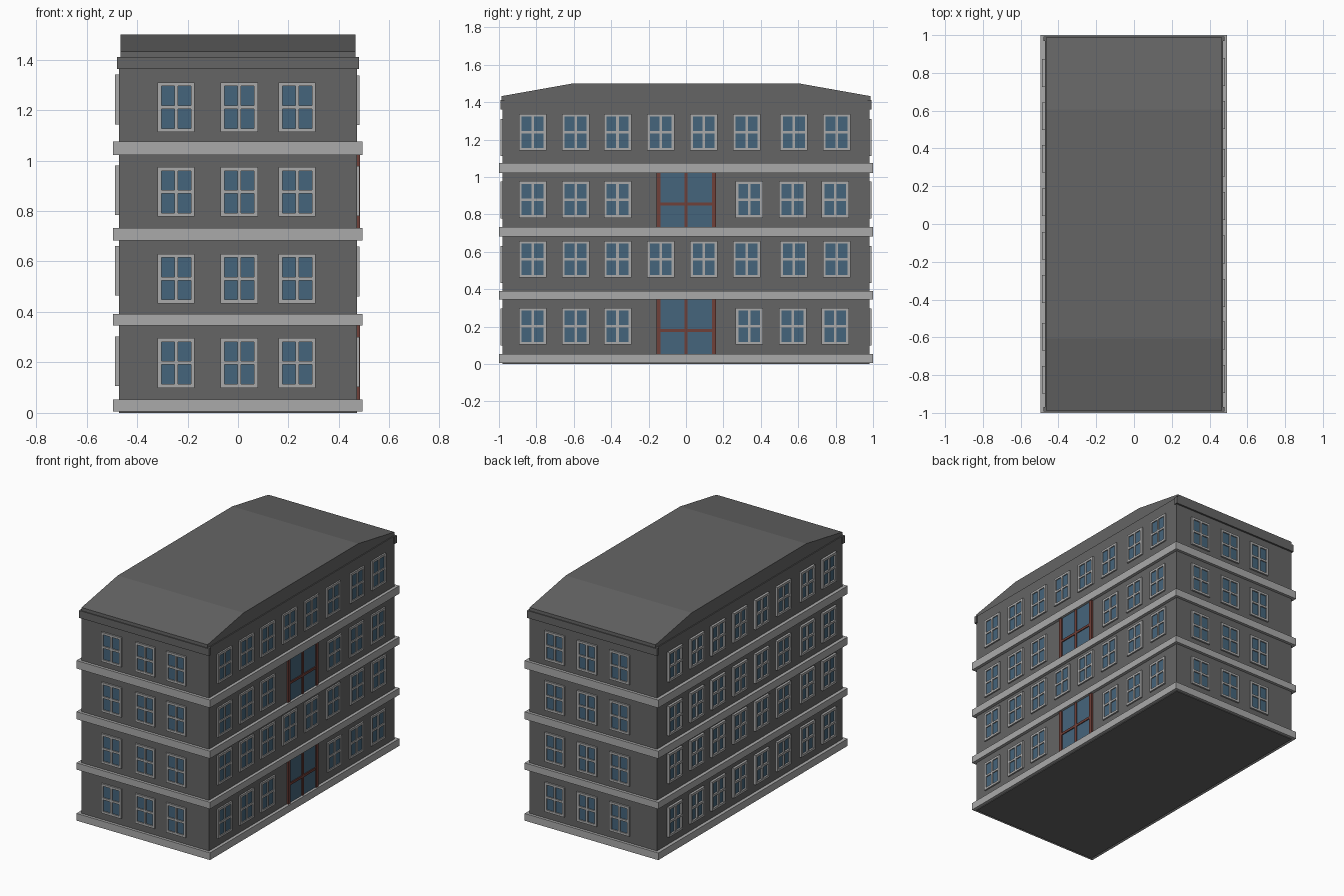
import bpy, bmesh
from mathutils import Matrix, Vector
from math import pi

if "Cube" in bpy.data.objects:
    bpy.data.objects.remove(bpy.data.objects["Cube"])


def material(name, rgb):
    m = bpy.data.materials.new(name)
    m.diffuse_color = (*rgb, 1)
    m.use_nodes = True
    m.node_tree.nodes["Principled BSDF"].inputs["Base Color"].default_value = m.diffuse_color
    return m


WALL = material("dark_grey", (0.13, 0.13, 0.13))
TRIM = material("light_grey", (0.40, 0.40, 0.40))
GLASS = material("blue_glass", (0.06, 0.13, 0.20))
RED = material("dark_red", (0.16, 0.05, 0.04))


def boxes(name, spans, mat, matrix=Matrix()):
    """One object from a list of (x0, x1, y0, y1, z0, z1) boxes."""
    bm = bmesh.new()
    for x0, x1, y0, y1, z0, z1 in spans:
        m = Matrix.Translation(((x0 + x1) / 2, (y0 + y1) / 2, (z0 + z1) / 2))
        s = Matrix.Diagonal((x1 - x0, y1 - y0, z1 - z0, 1))
        bmesh.ops.create_cube(bm, size=1, matrix=matrix @ m @ s)
    me = bpy.data.meshes.new(name)
    bm.to_mesh(me)
    bm.free()
    me.materials.append(mat)
    ob = bpy.data.objects.new(name, me)
    bpy.context.collection.objects.link(ob)
    return ob


# Main block, floor bands and end cornices
WX, WY = 0.472, 0.981
boxes("walls", [(-WX, WX, -WY, WY, 0, 1.411)], WALL)
for i, (z0, z1) in enumerate([(0.005, 0.053), (0.346, 0.391), (0.683, 0.733), (1.022, 1.075)]):
    boxes(f"floor_band_{i + 1}", [(-0.495, 0.493, -1, 1, z0, z1)], TRIM)
for name, s in (("front_cornice", -1), ("back_cornice", 1)):
    y0, y1 = sorted((s * 0.97, s * 0.993))
    boxes(name, [(-0.48, 0.48, y0, y1, 1.362, 1.411)], WALL)

# Roof: bevelled profile extruded across the width
profile = [(-0.987, 1.411), (0.987, 1.411), (0.987, 1.432), (0.605, 1.5), (-0.605, 1.5), (-0.987, 1.432)]
bm = bmesh.new()
face = bm.faces.new([bm.verts.new((-0.466, y, z)) for y, z in profile])
ext = bmesh.ops.extrude_face_region(bm, geom=[face])
bmesh.ops.translate(bm, vec=Vector((0.932, 0, 0)),
                    verts=[v for v in ext["geom"] if isinstance(v, bmesh.types.BMVert)])
bmesh.ops.recalc_face_normals(bm, faces=bm.faces)
me = bpy.data.meshes.new("roof")
bm.to_mesh(me)
bm.free()
me.materials.append(WALL)
bpy.context.collection.objects.link(bpy.data.objects.new("roof", me))


# Windows, laid out on a wall facing -y at y = 0, then turned onto each side
def windows(side, matrix, rows, depth):
    w, h, f, m = 0.0735, 0.0985, 0.015, 0.007
    frames, panes = [], []
    for z, centres in rows:
        for x in centres:
            a, b, c, d = x - w, x + w, z - h, z + h
            y0, y1 = -depth, 0.004
            frames += [(a, a + f, y0, y1, c, d), (b - f, b, y0, y1, c, d),
                       (a + f, b - f, y0, y1, c, c + f), (a + f, b - f, y0, y1, d - f, d),
                       (x - m, x + m, y0, y1, c + f, d - f),
                       (a + f, x - m, y0, y1, z - m, z + m), (x + m, b - f, y0, y1, z - m, z + m)]
            panes.append((a + f, b - f, -0.004, 0.004, c + f, d - f))
    boxes(side + "_window_frames", frames, TRIM, matrix)
    boxes(side + "_window_panes", panes, GLASS, matrix)


def place(x, y, turn):
    return Matrix.Translation((x, y, 0)) @ Matrix.Rotation(turn, 4, 'Z')


END_Z = (0.198, 0.532, 0.876, 1.211)
SIDE_Z = (0.202, 0.56, 0.879, 1.239)
full = [-0.82, -0.59, -0.366, -0.135, 0.095, 0.324, 0.577, 0.805]
beside_door = [-0.82, -0.59, -0.366, 0.338, 0.57, 0.798]
left = [y + 0.02 - 0.0 for y in full]

right_wall = place(WX, 0, pi / 2)
windows("front", place(0, -WY, 0), [(z, (-0.245, 0.005, 0.234)) for z in END_Z], 0.011)
windows("back", place(0, WY, pi), [(z, (-0.28, -0.04, 0.2)) for z in END_Z], 0.011)
windows("right", right_wall,
        [(z, full if i % 2 else beside_door) for i, z in enumerate(SIDE_Z)], 0.010)
windows("left", place(-WX, 0, -pi / 2), [(z + 0.003, left) for z in SIDE_Z], 0.016)

# Red-framed double doors on the right side, ground and third storeys
for name, z0, z1, rail in (("lower_door", 0.053, 0.346, 0.18), ("upper_door", 0.733, 1.022, 0.855)):
    boxes(name + "_frame", [(-0.158, -0.136, -0.012, 0.004, z0, z1), (0.138, 0.16, -0.012, 0.004, z0, z1),
                            (-0.007, 0.009, -0.01, 0.004, z0, z1),
                            (-0.136, -0.007, -0.01, 0.004, rail - 0.008, rail + 0.008),
                            (0.009, 0.138, -0.01, 0.004, rail - 0.008, rail + 0.008)], RED, right_wall)
    boxes(name + "_panes", [(-0.136, 0.138, -0.004, 0.004, z0, z1)], GLASS, right_wall)
